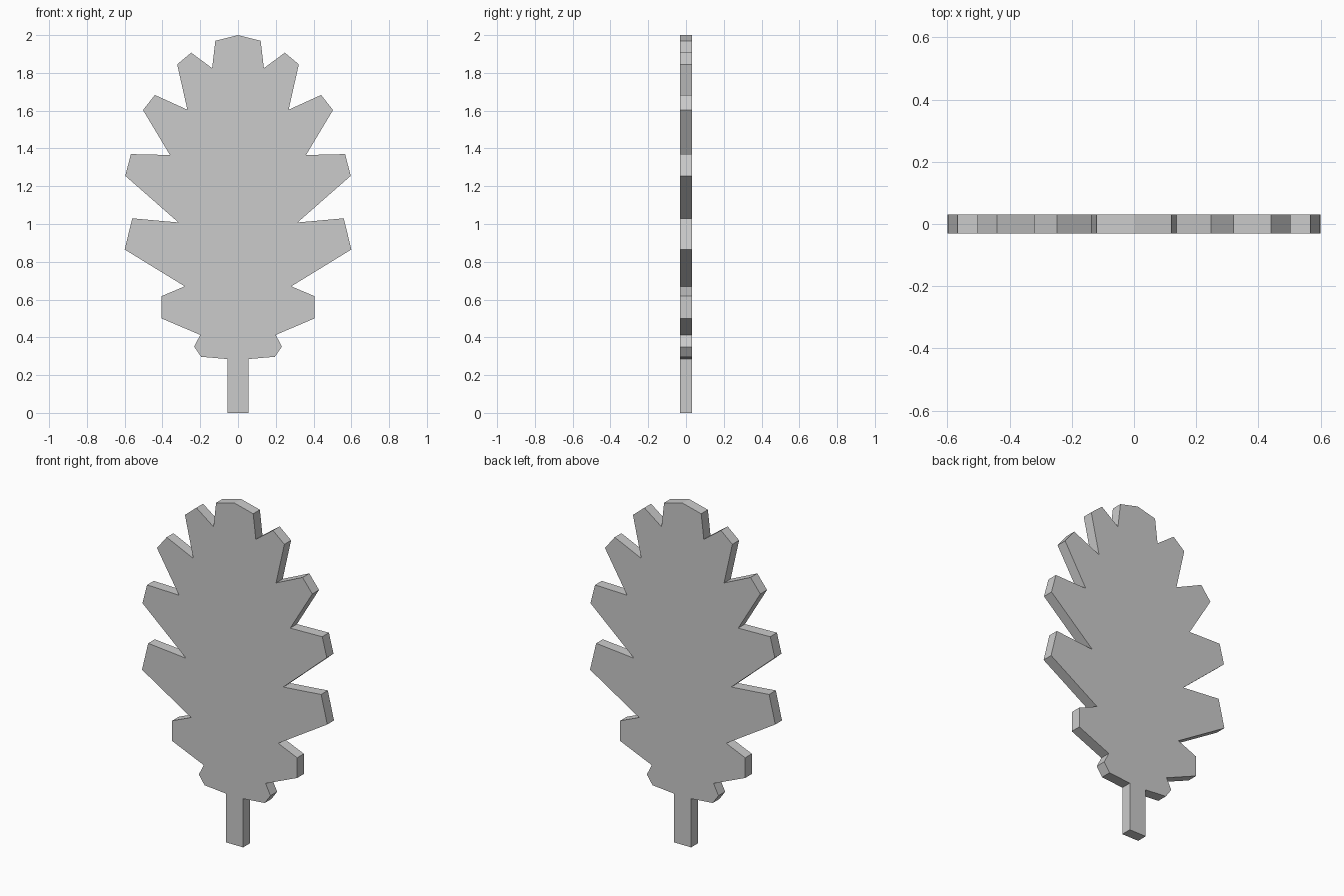
import bpy, bmesh

if "Cube" in bpy.data.objects:
    bpy.data.objects.remove(bpy.data.objects["Cube"])

HALF_THICKNESS = 0.031

# Right half of the leaf outline, from stem base up to the tip (x, z)
right = [
    (0.055, 0.0), (0.055, 0.285),                    # stem
    (0.195, 0.297), (0.232, 0.35), (0.20, 0.413),    # base lobe
    (0.405, 0.50), (0.405, 0.618), (0.282, 0.67),    # lower lobe
    (0.60, 0.865), (0.56, 1.03), (0.315, 1.008),     # widest lobe
    (0.597, 1.255), (0.567, 1.37), (0.36, 1.365),    # middle lobe
    (0.503, 1.603), (0.44, 1.683), (0.268, 1.605),   # upper lobe
    (0.322, 1.845), (0.248, 1.907), (0.137, 1.825),  # top side lobe
    (0.12, 1.97),                                    # crown
]
outline = right + [(0.0, 2.0)] + [(-x, z) for x, z in reversed(right)]

# Flat leaf face, extruded through its thickness
bm = bmesh.new()
face = bm.faces.new([bm.verts.new((x, -HALF_THICKNESS, z)) for x, z in outline])
ext = bmesh.ops.extrude_face_region(bm, geom=[face], use_keep_orig=True)
back = [v for v in ext["geom"] if isinstance(v, bmesh.types.BMVert)]
bmesh.ops.translate(bm, verts=back, vec=(0, 2 * HALF_THICKNESS, 0))
bmesh.ops.recalc_face_normals(bm, faces=bm.faces)

mesh = bpy.data.meshes.new("oak_leaf")
bm.to_mesh(mesh)
bm.free()
leaf = bpy.data.objects.new("oak_leaf", mesh)
bpy.context.collection.objects.link(leaf)
